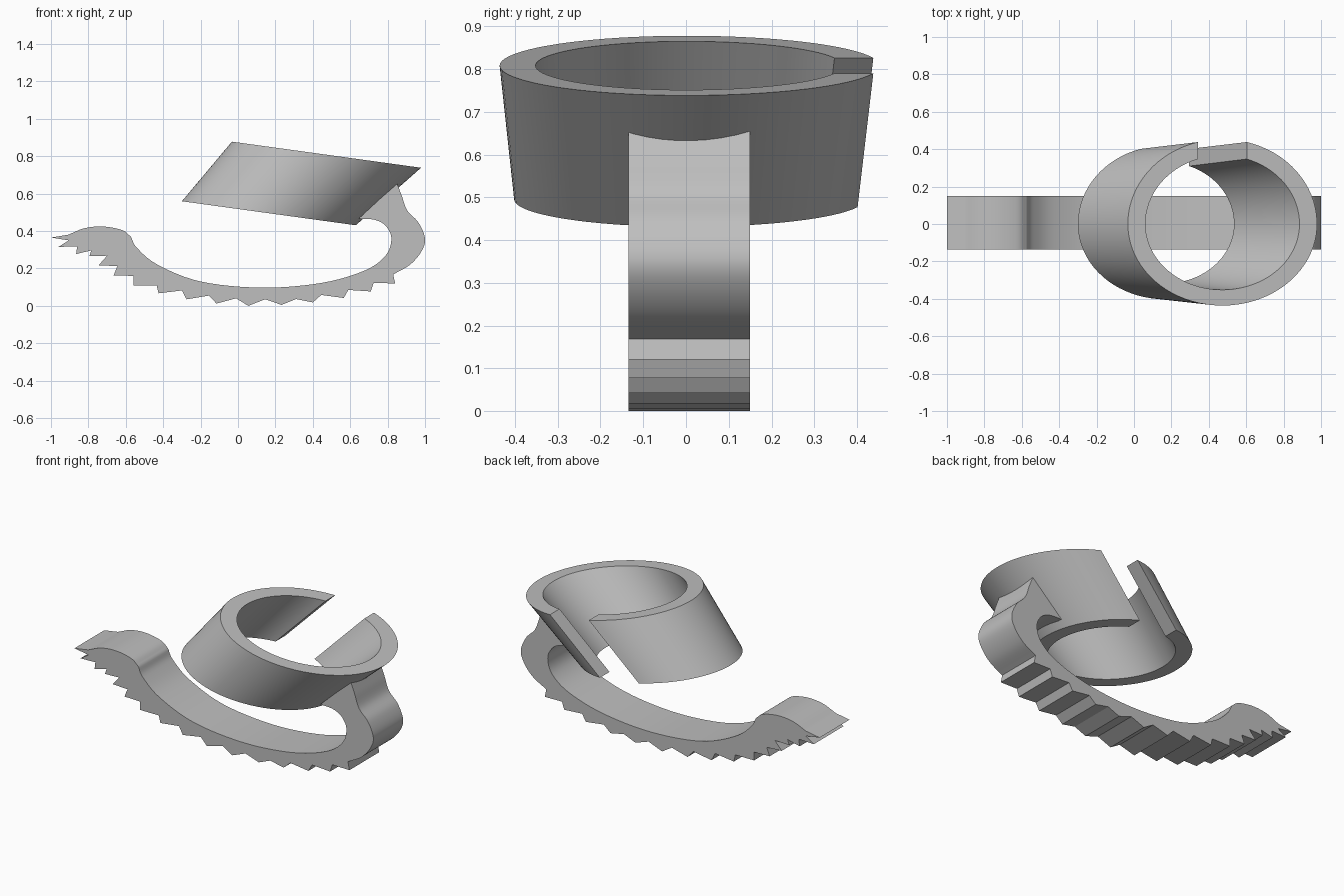
import bpy, bmesh, math
from mathutils import Vector

cube = bpy.data.objects.get("Cube")
if cube:
    bpy.data.objects.remove(cube, do_unlink=True)

grey = bpy.data.materials.new("plain grey")
grey.use_nodes = True
grey.diffuse_color = (0.52, 0.52, 0.52, 1)
grey.node_tree.nodes["Principled BSDF"].inputs["Base Color"].default_value = grey.diffuse_color


def finish(bm, name):
    """Turn a bmesh into a named, shaded object."""
    bmesh.ops.recalc_face_normals(bm, faces=bm.faces)
    mesh = bpy.data.meshes.new(name)
    bm.to_mesh(mesh)
    bm.free()
    mesh.materials.append(grey)
    obj = bpy.data.objects.new(name, mesh)
    bpy.context.collection.objects.link(obj)
    bpy.ops.object.select_all(action="DESELECT")
    obj.select_set(True)
    bpy.context.view_layer.objects.active = obj
    bpy.ops.object.shade_smooth_by_angle(angle=math.radians(28))
    return obj


def smooth_path(points, steps=6):
    """Catmull-Rom curve through the points."""
    p = [Vector(q) for q in points]
    p = [2 * p[0] - p[1]] + p + [2 * p[-1] - p[-2]]
    out = []
    for a, b, c, d in zip(p, p[1:], p[2:], p[3:]):
        for i in range(steps):
            t = i / steps
            out.append(0.5 * (2 * b + (c - a) * t + (2 * a - 5 * b + 4 * c - d) * t * t
                              + (3 * b - a - 3 * c + d) * t ** 3))
    return out + [p[-2]]


# Slanted open ring: four rims joined into one band
GAP = 0.13
SEGMENTS = 72


def rim(bm, centre, a, b, drop):
    """Elliptical rim, slightly spread towards the opening at the back."""
    half_gap = math.acos(GAP / a)
    start, end = math.pi - half_gap, 2 * math.pi + half_gap
    verts = []
    for i in range(SEGMENTS + 1):
        t = start + (end - start) * i / SEGMENTS
        c, s = math.cos(t), math.sin(t)
        y = b * s * (1.04 if s > 0 else 1)
        verts.append(bm.verts.new((centre[0] + a * c, y, centre[1] - drop * a * c)))
    return verts


bm = bmesh.new()
top, bottom = (0.473, 0.808), (0.165, 0.495)
rims = [rim(bm, top, 0.506, 0.436, 0.138), rim(bm, top, 0.412, 0.352, 0.138),
        rim(bm, bottom, 0.37, 0.318, 0.138), rim(bm, bottom, 0.465, 0.402, 0.138)]
for r, s in zip(rims, rims[1:] + rims[:1]):
    for i in range(SEGMENTS):
        bm.faces.new((r[i], r[i + 1], s[i + 1], s[i]))
for i in (0, SEGMENTS):
    bm.faces.new([r[i] for r in rims])
finish(bm, "open_ring")

# Toothed underside, alternating tip and notch
teeth = [(-1, .365), (-.905, .35), (-.96, .315), (-.86, .318), (-.865, .277), (-.785, .296),
         (-.795, .265), (-.7, .268), (-.745, .217), (-.645, .212), (-.665, .163), (-.56, .16),
         (-.56, .11), (-.435, .11), (-.425, .067), (-.3, .082), (-.275, .035), (-.155, .055),
         (-.115, .012), (-.01, .04), (.055, 0), (.145, .035), (.233, .005), (.31, .036),
         (.4, .018), (.445, .058), (.565, .042), (.59, .085), (.71, .077), (.725, .122),
         (.84, .12), (.83, .168)]
# Rounded heel and the neck that rises to the ring
heel = smooth_path([(.83, .168), (.92, .22), (.98, .29), (1, .36), (.965, .445), (.905, .51),
                    (.875, .59), (.85, .655)])
# Inner hollow, from under the ring round to the raised toe
hollow = smooth_path([(.645, .466), (.73, .46), (.79, .427), (.82, .36), (.79, .27), (.68, .19),
                      (.45, .123), (.13, .097), (-.2, .13), (-.43, .22), (-.54, .31),
                      (-.573, .37)])
toe = smooth_path([(-.573, .37), (-.62, .405), (-.72, .424), (-.82, .415), (-.908, .38)])

outline = [Vector(p) for p in teeth] + heel[1:] + hollow + toe[1:]
bm = bmesh.new()
front = [bm.verts.new((x, -0.135, z)) for x, z in outline]
face = bm.faces.new(front)
side = bmesh.ops.extrude_face_region(bm, geom=[face])["geom"]
bmesh.ops.translate(bm, vec=(0, 0.285, 0),
                    verts=[v for v in side if isinstance(v, bmesh.types.BMVert)])
finish(bm, "toothed_arm")
